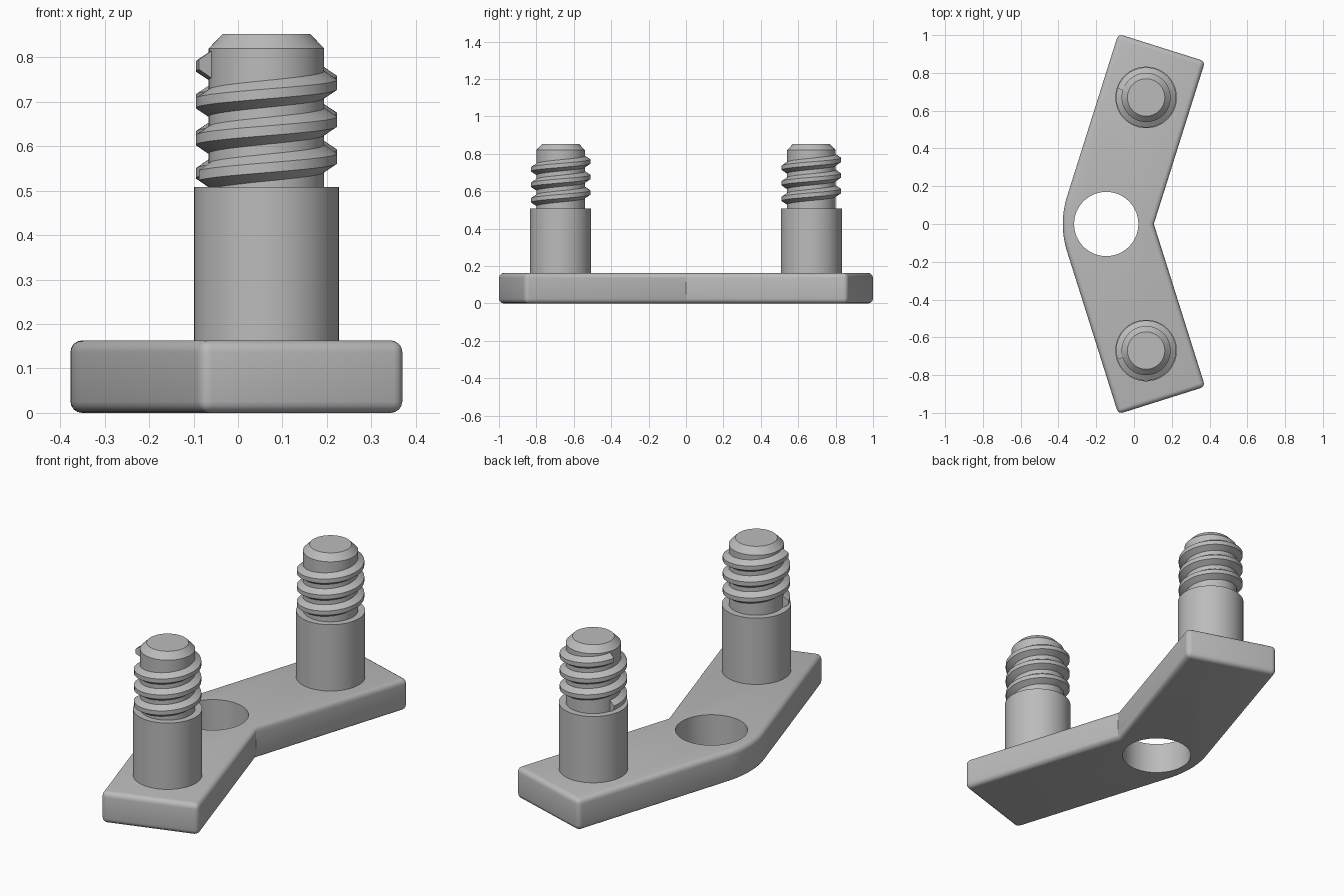
import bpy, bmesh, math
from mathutils import Vector, Matrix

if "Cube" in bpy.data.objects:
    bpy.data.objects.remove(bpy.data.objects["Cube"])

ARM_ANGLE = math.radians(17.5)
PLATE_TOP = 0.163
POST_X, POST_Y = 0.064, 0.67

grey = bpy.data.materials.new("plain grey")
grey.use_nodes = True
grey.diffuse_color = (0.5, 0.5, 0.5, 1)
grey.node_tree.nodes["Principled BSDF"].inputs["Base Color"].default_value = (0.5, 0.5, 0.5, 1)


def make_object(name, bm):
    bmesh.ops.recalc_face_normals(bm, faces=bm.faces)
    mesh = bpy.data.meshes.new(name)
    bm.to_mesh(mesh)
    bm.free()
    mesh.materials.append(grey)
    obj = bpy.data.objects.new(name, mesh)
    bpy.context.collection.objects.link(obj)
    return obj


def activate(obj):
    bpy.ops.object.select_all(action="DESELECT")
    obj.select_set(True)
    bpy.context.view_layer.objects.active = obj


def shade(obj):
    activate(obj)
    bpy.ops.object.shade_smooth_by_angle(angle=math.radians(30))


def lathe(name, profile, steps=64):
    """Closed solid of revolution about z from (radius, height) pairs."""
    bm = bmesh.new()
    rings = [[bm.verts.new((r * math.cos(math.tau * i / steps),
                            r * math.sin(math.tau * i / steps), z))
              for i in range(steps)] for r, z in profile]
    for low, high in zip(rings, rings[1:]):
        for i in range(steps):
            j = (i + 1) % steps
            bm.faces.new((low[i], low[j], high[j], high[i]))
    bm.faces.new(rings[0])
    bm.faces.new(rings[-1])
    return make_object(name, bm)


# Bent plate: two arms around an inner corner, rounded on the outside of the bend
inner = Vector((0.105, 0))
width, length = 0.482, 0.903
along = Vector((math.sin(ARM_ANGLE), math.cos(ARM_ANGLE)))
across = Vector((-along.y, along.x))
upper = [inner, inner + along * length, inner + along * length + across * width]
arc = [inner + width * Vector((-math.cos(a), math.sin(a)))
       for a in (ARM_ANGLE * (1 - i / 8) for i in range(17))]
lower = [Vector((p.x, -p.y)) for p in reversed(upper[1:])]
bm = bmesh.new()
base = bm.faces.new([bm.verts.new((p.x, p.y, 0)) for p in upper + arc + lower])
top = bmesh.ops.extrude_face_region(bm, geom=[base])["geom"]
bmesh.ops.translate(bm, vec=(0, 0, PLATE_TOP),
                    verts=[v for v in top if isinstance(v, bmesh.types.BMVert)])
plate = make_object("bent_plate", bm)
bevel = plate.modifiers.new("rounded edges", "BEVEL")
bevel.width, bevel.segments = 0.026, 4
bevel.limit_method, bevel.angle_limit = "ANGLE", math.radians(45)

# Through hole at the bend
cutter = lathe("hole_cutter", [(0.17, -0.1), (0.17, 0.3)])
cutter.location = (-0.147, 0, 0)
cutter.hide_render = True
hole = plate.modifiers.new("hole", "BOOLEAN")
hole.operation, hole.solver, hole.object = "DIFFERENCE", "EXACT", cutter
activate(plate)
for name in ("rounded edges", "hole"):
    bpy.ops.object.modifier_apply(modifier=name)
bpy.data.objects.remove(cutter)
shade(plate)


def make_thread(name):
    """Trapezoid ridge wound up the post as a right-handed helix."""
    turns, steps, pitch, start = 3, 48, 0.083, 0.535
    section = [(0.12, -0.037), (0.159, -0.011), (0.159, 0.011), (0.12, 0.037)]
    bm = bmesh.new()
    rings = []
    for i in range(turns * steps + 1):
        a = math.pi + math.tau * i / steps
        z = start + pitch * i / steps
        rings.append([bm.verts.new((r * math.cos(a), r * math.sin(a), z + dz))
                      for r, dz in section])
    for one, two in zip(rings, rings[1:]):
        for i in range(len(section)):
            j = (i + 1) % len(section)
            bm.faces.new((one[i], one[j], two[j], two[i]))
    bm.faces.new(rings[0])
    bm.faces.new(rings[-1])
    return make_object(name, bm)


# Stepped posts with threaded tips, one on each arm
post_profile = [(0.163, PLATE_TOP - 0.02), (0.163, 0.508), (0.13, 0.508),
                (0.13, 0.82), (0.099, 0.852)]
for side, sign in (("front", -1), ("back", 1)):
    parts = [lathe(side + "_post", post_profile), make_thread(side + "_thread")]
    for part in parts:
        part.data.transform(Matrix.Translation((POST_X, sign * POST_Y, 0))
                            @ Matrix.Rotation(-sign * ARM_ANGLE, 4, "Z"))
        shade(part)
